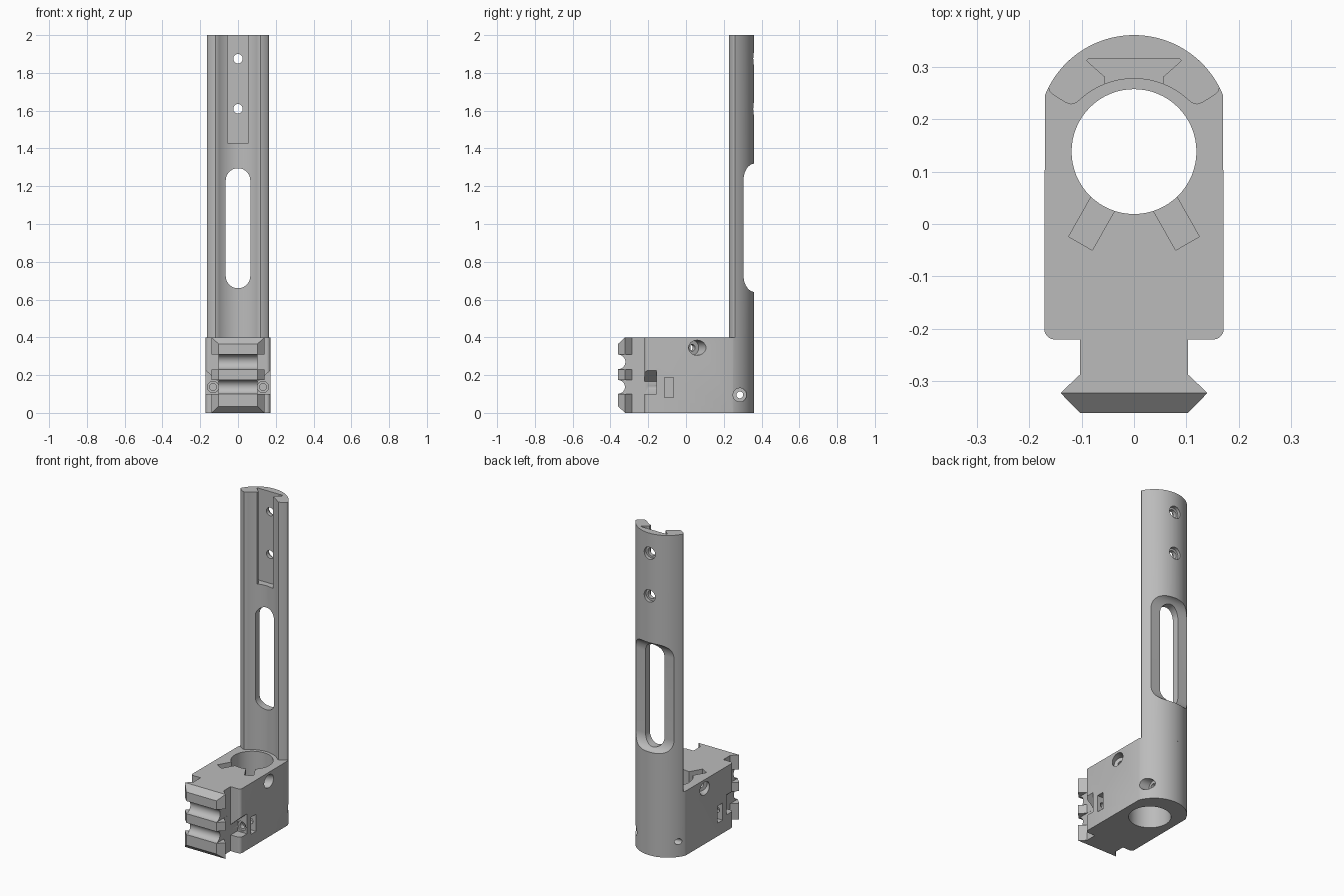
import bpy
import bmesh
from math import sin, cos, radians
from mathutils import Vector

cube = bpy.data.objects.get("Cube")
if cube:
    bpy.data.objects.remove(cube, do_unlink=True)

grey = bpy.data.materials.new("plain grey")
grey.use_nodes = True
grey.diffuse_color = (0.5, 0.5, 0.5, 1)
grey.node_tree.nodes["Principled BSDF"].inputs["Base Color"].default_value = (0.5, 0.5, 0.5, 1)


def add_object(name, bm):
    bmesh.ops.recalc_face_normals(bm, faces=bm.faces)
    mesh = bpy.data.meshes.new(name)
    bm.to_mesh(mesh)
    bm.free()
    mesh.materials.append(grey)
    obj = bpy.data.objects.new(name, mesh)
    bpy.context.collection.objects.link(obj)
    return obj


def prism(name, points, low, high, axis="Z"):
    """Extrude a closed profile along one axis."""
    place = {"X": lambda a, b, h: (h, a, b),
             "Y": lambda a, b, h: (a, h, b),
             "Z": lambda a, b, h: (a, b, h)}[axis]
    bm = bmesh.new()
    face = bm.faces.new([bm.verts.new(place(a, b, low)) for a, b in points])
    grown = bmesh.ops.extrude_face_region(bm, geom=[face])["geom"]
    moved = [v for v in grown if isinstance(v, bmesh.types.BMVert)]
    bmesh.ops.translate(bm, verts=moved, vec=place(0, 0, high - low))
    return add_object(name, bm)


def rod(start, end, radius, sides=32):
    start, end = Vector(start), Vector(end)
    bm = bmesh.new()
    bmesh.ops.create_cone(bm, cap_ends=True, segments=sides, radius1=radius,
                          radius2=radius, depth=(end - start).length)
    turn = (end - start).to_track_quat("Z", "Y").to_matrix()
    bmesh.ops.rotate(bm, verts=bm.verts, matrix=turn)
    bmesh.ops.translate(bm, verts=bm.verts, vec=(start + end) / 2)
    return add_object("cutter", bm)


def box(x0, x1, y0, y1, z0, z1):
    return prism("cutter", [(x0, y0), (x1, y0), (x1, y1), (x0, y1)], z0, z1)


def arc(cx, cy, rx, ry, a0, a1, steps):
    turns = [radians(a0 + (a1 - a0) * i / steps) for i in range(steps + 1)]
    return [(cx + rx * cos(t), cy + ry * sin(t)) for t in turns]


def mirrored(half):
    """Complete a right-hand half outline with its left-hand copy."""
    return half + [(-x, y) for x, y in reversed(half)]


def cut(target, cutter):
    cutter.hide_render = True
    mod = target.modifiers.new("cut", "BOOLEAN")
    mod.operation = "DIFFERENCE"
    mod.solver = "EXACT"
    mod.object = cutter
    bpy.context.view_layer.objects.active = target
    bpy.ops.object.modifier_apply(modifier=mod.name)
    bpy.data.objects.remove(cutter, do_unlink=True)


# Clamp block with neck and dovetail rail in one outline
TOP = 0.4
half = [(0.103, -0.36), (0.14, -0.322), (0.103, -0.287), (0.103, -0.22)]
half += arc(0.151, -0.2, 0.02, 0.02, -90, 0, 8)
half += arc(0, 0.177, 0.183, 0.183, 22, 88, 26)
block = prism("clamp_block", mirrored(half), 0, TOP)

# Main bore
cut(block, rod((0, 0.138, -0.1), (0, 0.138, 0.5), 0.119, 64))

# Rail grooves and end chamfers
for low, high in ((0.1, 0.175), (0.23, 0.31)):
    mid = (low + high) / 2
    cut(block, rod((-0.3, -0.36, mid), (0.3, -0.36, mid), (high - low) / 2 - 0.001))
    for side in (-1, 1):
        x0, x1 = sorted((side * 0.1025, side * 0.25))
        cut(block, box(x0, x1, -0.4, -0.25, low, high))
wedge = [(-0.3111, 0.41), (-0.37, 0.3558), (-0.4, 0.45)]
cut(block, prism("cutter", wedge, -0.3, 0.3, "X"))
cut(block, prism("cutter", [(y, TOP - z) for y, z in wedge], -0.3, 0.3, "X"))

for side in (-1, 1):
    # Screw recess at the front corner, with a sloping roof
    recess = [(0.104, 0.1), (0.2, 0.1), (0.2, 0.25), (0.104, 0.165)]
    cut(block, prism("cutter", [(side * x, z) for x, z in recess], -0.25, -0.155, "Y"))
    cut(block, rod((side * 0.132, -0.2, 0.137), (side * 0.132, -0.145, 0.137), 0.03))
    cut(block, rod((side * 0.132, -0.2, 0.137), (side * 0.132, -0.04, 0.137), 0.018))
    # Nut pocket in the side wall
    x0, x1 = sorted((side * 0.1, side * 0.2))
    cut(block, box(x0, x1, -0.115, -0.067, 0.082, 0.188))
    # Nut slot running out from the bore
    along, across = Vector((0.5, -0.866)), Vector((0.866, 0.5))
    inner, outer = Vector((0.05, 0.055)), Vector((0.102, -0.037))
    corners = [inner - across * 0.026, outer - across * 0.026,
               outer + across * 0.026, inner + across * 0.026]
    cut(block, prism("cutter", [(side * c.x, c.y) for c in corners], 0.3, 0.5))
    # Slanted screw hole from the side wall into the slot
    mouth = Vector((0.171, 0.06))

    def at(t):
        p = mouth - across * t
        return (side * p.x, p.y, 0.345)
    cut(block, rod(at(-0.1), at(0.055), 0.04))
    cut(block, rod(at(-0.1), at(0.1), 0.018))

# Cross pin hole behind the bore, wide at the left end
cut(block, rod((-0.3, 0.285, 0.095), (0.3, 0.285, 0.095), 0.018))
cut(block, rod((0.1, 0.285, 0.095), (0.3, 0.285, 0.095), 0.036))

# Upright curved shell
half = arc(0, 0.125, 0.152, 0.152, 89, 49, 18)
half += [(0.11, 0.231), (0.12, 0.228), (0.13, 0.231), (0.155, 0.247), (0.161, 0.253)]
half += arc(0, 0.177, 0.183, 0.183, 27, 89, 26)
upright = prism("upright_shell", mirrored(half), TOP, 2)

# Dovetail pocket at the top
pocket = [(0.055, 0.15), (0.055, 0.28), (0.09, 0.311), (0.087, 0.315)]
cut(upright, prism("cutter", mirrored(pocket), 1.43, 2.1))

# Scoop across the back, then the rounded window through it
scoop = arc(0.365, 1.235, 0.06, 0.085, 90, 180, 14)
scoop += arc(0.365, 0.725, 0.06, 0.085, 180, 270, 14)
scoop += [(0.5, 0.64), (0.5, 1.32)]
cut(upright, prism("cutter", scoop, -0.3, 0.3, "X"))
window = arc(0, 1.23, 0.065, 0.065, 0, 180, 24) + arc(0, 0.725, 0.065, 0.065, 180, 360, 24)
cut(upright, prism("cutter", window, 0.1, 0.5, "Y"))

# Counterbored screw holes in the pocket wall
for z in (1.61, 1.875):
    cut(upright, rod((0, 0.1, z), (0, 0.5, z), 0.025))
    cut(upright, rod((0, 0.338, z), (0, 0.5, z), 0.038))

# Smooth curved walls, crisp edges
for obj in (block, upright):
    bpy.ops.object.select_all(action="DESELECT")
    obj.select_set(True)
    bpy.context.view_layer.objects.active = obj
    bpy.ops.object.shade_smooth_by_angle(angle=radians(30))
